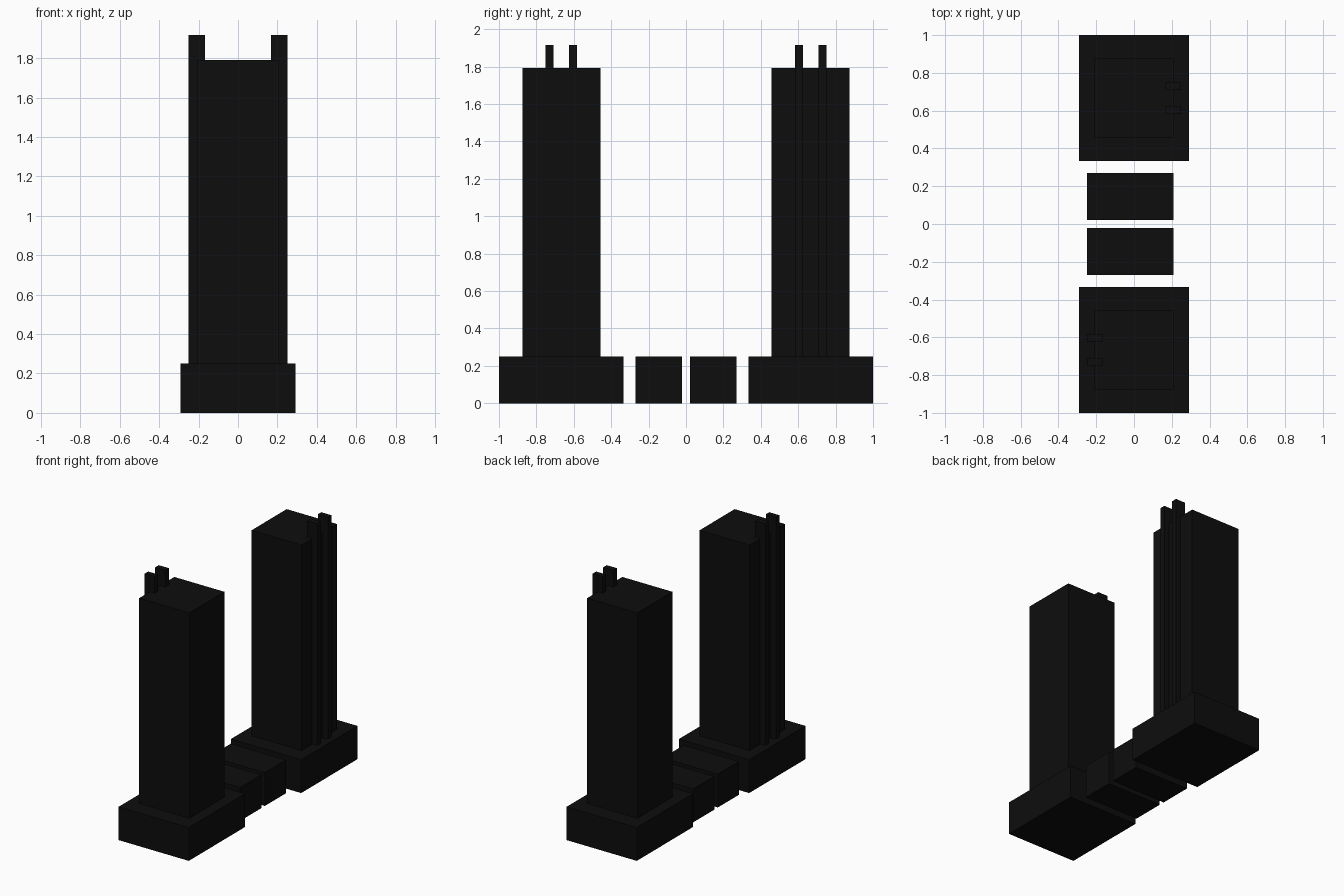
import bpy, bmesh
from mathutils import Vector

if "Cube" in bpy.data.objects:
    bpy.data.objects.remove(bpy.data.objects["Cube"])

U = 1 / 24  # model grid unit

black = bpy.data.materials.new("matte_black")
black.diffuse_color = (0.004, 0.004, 0.004, 1)
black.use_nodes = True
black.node_tree.nodes["Principled BSDF"].inputs["Base Color"].default_value = black.diffuse_color


def box(name, lo, hi):
    """Axis-aligned box between two corners given in grid units."""
    lo, hi = Vector(lo) * U, Vector(hi) * U
    bm = bmesh.new()
    bmesh.ops.create_cube(bm, size=1)
    for v in bm.verts:
        v.co = v.co * (hi - lo)
    mesh = bpy.data.meshes.new(name)
    bm.to_mesh(mesh)
    bm.free()
    mesh.materials.append(black)
    obj = bpy.data.objects.new(name, mesh)
    obj.location = (lo + hi) / 2
    bpy.context.collection.objects.link(obj)
    return obj


def turned_box(name, s, lo, hi):
    """Box turned half a revolution about z when s is -1."""
    a = [min(s * lo[i], s * hi[i]) for i in (0, 1)] + [lo[2]]
    b = [max(s * lo[i], s * hi[i]) for i in (0, 1)] + [hi[2]]
    return box(name, a, b)


# the two towers are half-turn copies of each other
for s, side in ((1, "back"), (-1, "front")):
    turned_box(f"{side}_podium", s, (-7, 8, 0), (7, 24, 6))
    turned_box(f"{side}_tower", s, (-5, 11, 6), (5, 21, 43))
    # tall fins straddling the outer tower face
    for i, y in enumerate((14, 17)):
        turned_box(f"{side}_fin_{i + 1}", s, (4, y, 6), (6, y + 1, 46))

# low blocks between the podiums
box("back_low_block", (-6, 0.5, 0), (5, 6.5, 6))
box("front_low_block", (-6, -6.5, 0), (5, -0.5, 6))
